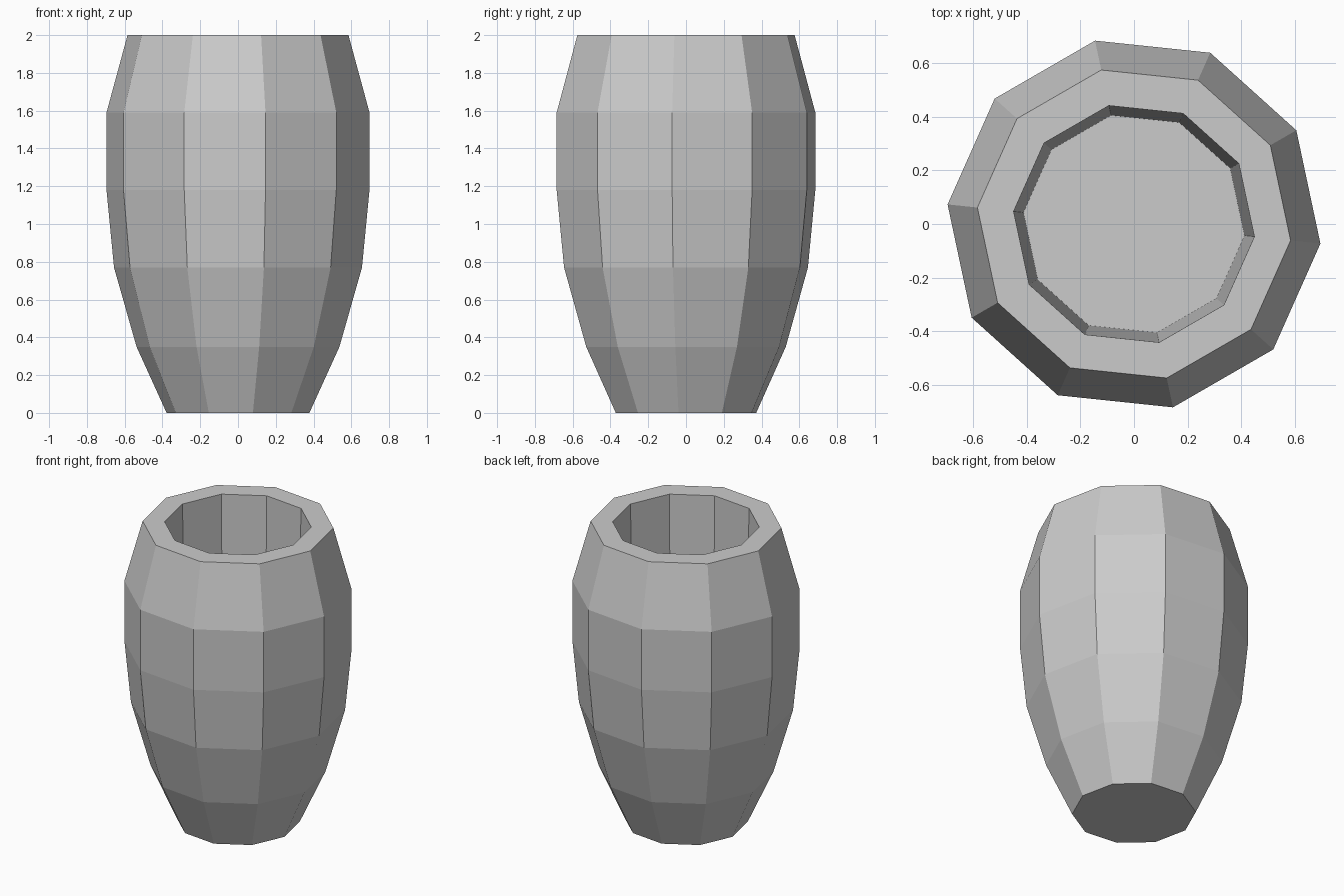
import bpy
import bmesh
import math

cube = bpy.data.objects.get("Cube")
if cube:
    bpy.data.objects.remove(cube, do_unlink=True)

SIDES = 10
TURN = math.radians(-6)

# Plain clay colour
clay = bpy.data.materials.new("light_grey_clay")
clay.use_nodes = True
colour = (0.6, 0.6, 0.6, 1.0)
clay.diffuse_color = colour
clay.node_tree.nodes["Principled BSDF"].inputs["Base Color"].default_value = colour

# Closed profile (radius, height): outside going up, over the rim, down the hollow
profile = [
    (0.38, 0.0), (0.54, 0.35), (0.66, 0.77), (0.70, 1.18), (0.70, 1.59),
    (0.588, 2.0), (0.452, 2.0), (0.415, 0.35),
]


def ring(bm, radius, height):
    angles = [TURN + math.tau * i / SIDES for i in range(SIDES)]
    return [bm.verts.new((radius * math.cos(a), radius * math.sin(a), height)) for a in angles]


# Faceted pot body
bm = bmesh.new()
rings = [ring(bm, r, z) for r, z in profile]
for low, high in zip(rings, rings[1:]):
    for i in range(SIDES):
        j = (i + 1) % SIDES
        bm.faces.new((low[i], low[j], high[j], high[i]))

# Underside and inner floor
bm.faces.new(list(reversed(rings[0])))
bm.faces.new(rings[-1])
bmesh.ops.recalc_face_normals(bm, faces=bm.faces)

mesh = bpy.data.meshes.new("pot_body")
bm.to_mesh(mesh)
bm.free()
mesh.materials.append(clay)
pot = bpy.data.objects.new("pot_body", mesh)
bpy.context.collection.objects.link(pot)
